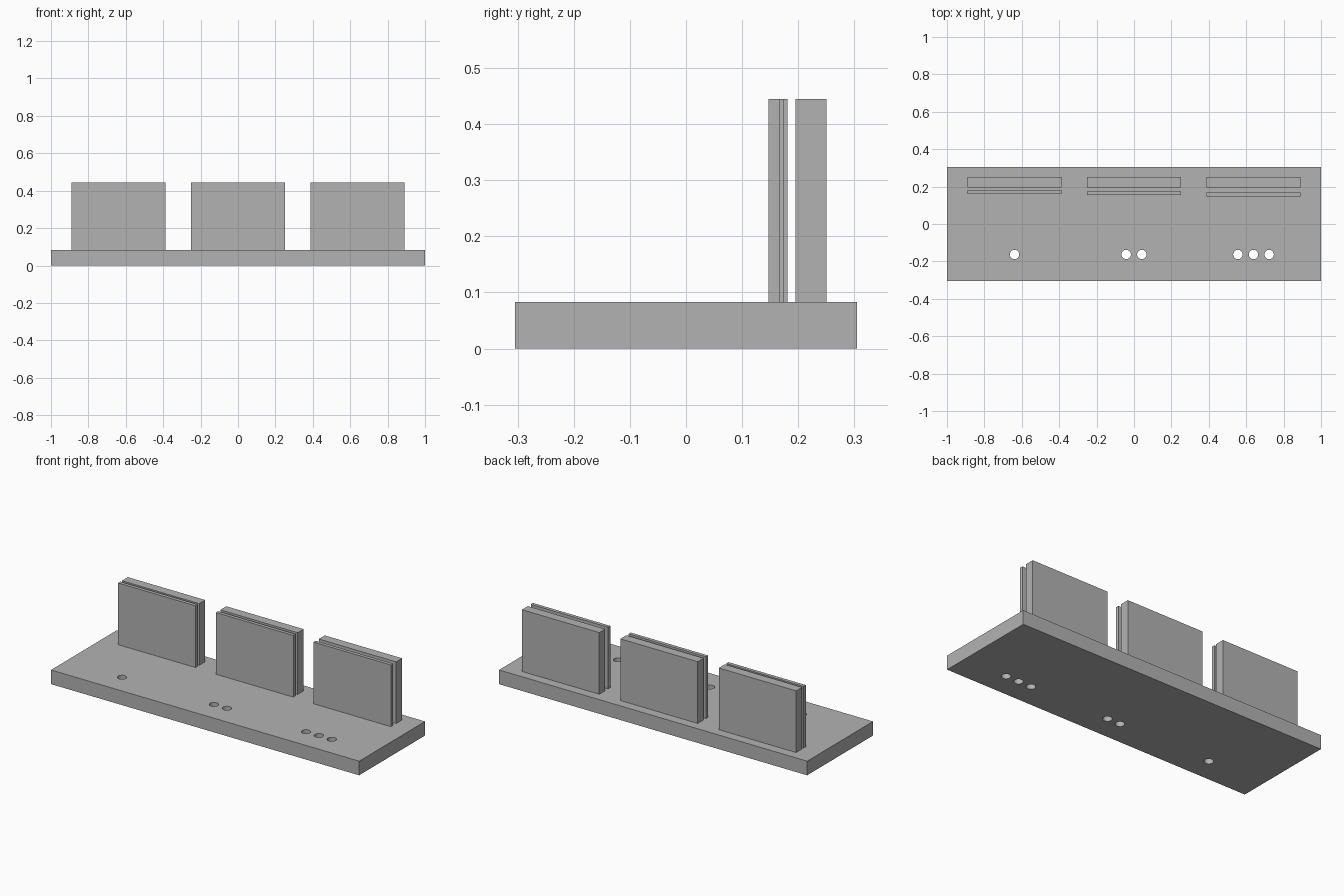
import bpy
import bmesh
from mathutils import Matrix

if "Cube" in bpy.data.objects:
    bpy.data.objects.remove(bpy.data.objects["Cube"])

grey = bpy.data.materials.new("plain grey")
grey.diffuse_color = (0.45, 0.45, 0.45, 1)
grey.use_nodes = True
grey.node_tree.nodes["Principled BSDF"].inputs["Base Color"].default_value = grey.diffuse_color

BASE_TOP, PLATE_TOP = 0.083, 0.445
HOLE_Y, HOLE_R, HOLE_STEP = -0.163, 0.025, 0.0835


def add_object(name, bm):
    mesh = bpy.data.meshes.new(name)
    bm.to_mesh(mesh)
    bm.free()
    mesh.materials.append(grey)
    obj = bpy.data.objects.new(name, mesh)
    bpy.context.collection.objects.link(obj)
    return obj


def box(name, x, y, z):
    """Box spanning the given (min, max) ranges."""
    bm = bmesh.new()
    centre = [(a + b) / 2 for a, b in (x, y, z)]
    size = [b - a for a, b in (x, y, z)]
    bmesh.ops.create_cube(bm, size=1, matrix=Matrix.Translation(centre) @ Matrix.Diagonal((*size, 1)))
    return add_object(name, bm)


# Base slab
base = box("base", (-1, 1), (-0.305, 0.305), (0, BASE_TOP))

# Three stations: thick back plate, thin front plate with a growing gap, 1-2-3 holes
cutter_bm = bmesh.new()
for i, (label, cx) in enumerate((("left", -0.639), ("middle", 0), ("right", 0.639))):
    span = (cx - 0.251, cx + 0.251)
    box(label + "_back_plate", span, (0.195, 0.25), (BASE_TOP, PLATE_TOP))
    rear = 0.181 - 0.0067 * i
    box(label + "_front_plate", span, (rear - 0.0205, rear), (BASE_TOP, PLATE_TOP))
    for k in range(i + 1):
        hx = cx + (k - i / 2) * HOLE_STEP
        bmesh.ops.create_cone(cutter_bm, cap_ends=True, segments=32, radius1=HOLE_R, radius2=HOLE_R,
                              depth=0.3, matrix=Matrix.Translation((hx, HOLE_Y, BASE_TOP / 2)))

# Drill the marker holes through the base
cutter = add_object("hole_cutter", cutter_bm)
cutter.hide_render = True
cutter.hide_viewport = True
drill = base.modifiers.new("holes", 'BOOLEAN')
drill.operation = 'DIFFERENCE'
drill.solver = 'EXACT'
drill.object = cutter

# Smooth hole walls, sharp rims
bpy.context.view_layer.objects.active = base
base.select_set(True)
bpy.ops.object.modifier_apply(modifier=drill.name)
bpy.ops.object.shade_smooth_by_angle()
